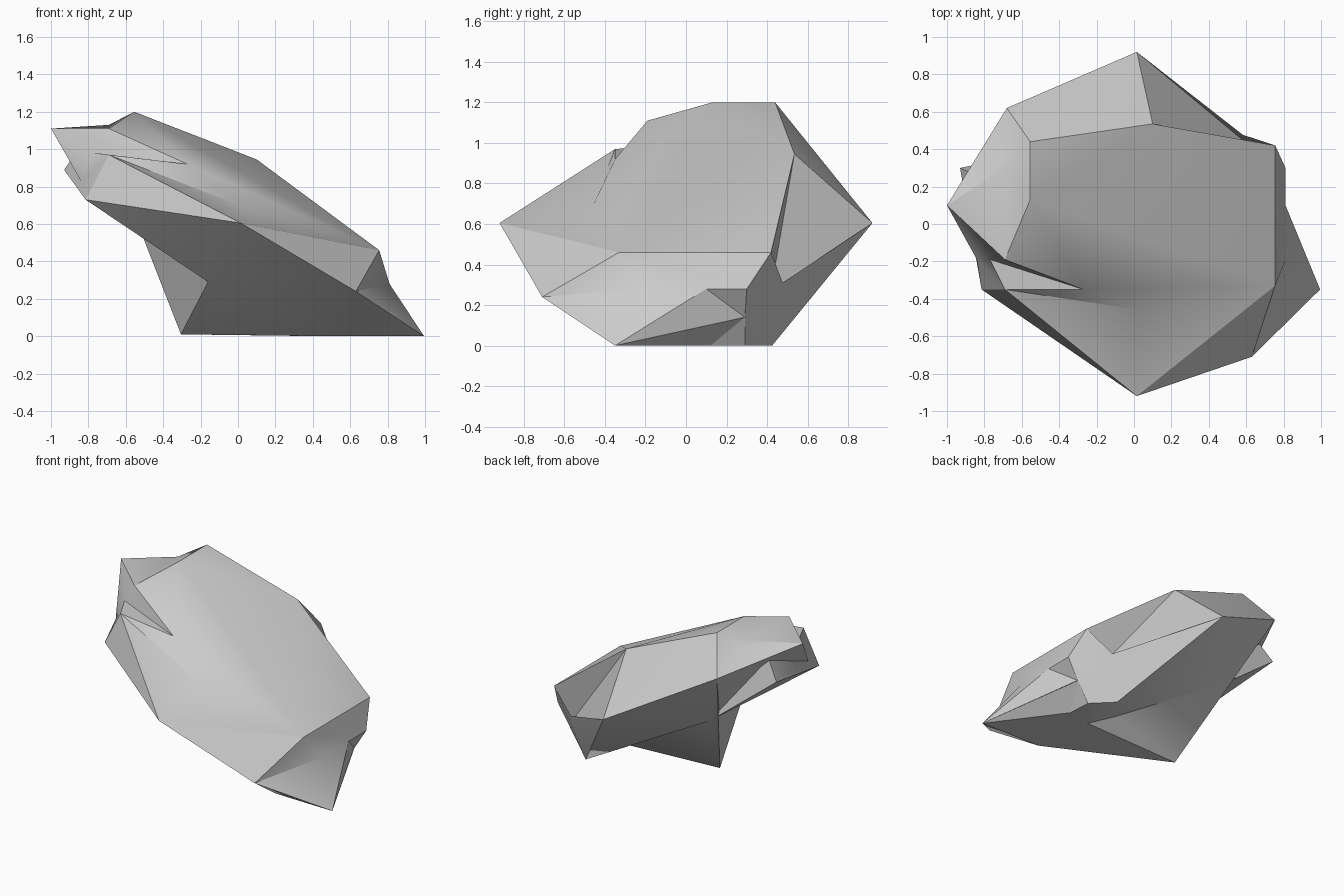
import bpy
import bmesh
import math

cube = bpy.data.objects.get("Cube")
if cube:
    bpy.data.objects.remove(cube, do_unlink=True)

# Stone colour
stone = bpy.data.materials.new("grey stone")
stone.use_nodes = True
grey = (0.6, 0.6, 0.6, 1)
stone.diffuse_color = grey
stone.node_tree.nodes["Principled BSDF"].inputs["Base Color"].default_value = grey

# Named corners of the boulder
corner = dict(
    # top plateau
    peak_front=(-.555, .13, 1.2), peak_back=(-.555, .44, 1.2),
    brow=(-.69, -.19, 1.11), ledge=(-.69, -.35, .97), notch=(-.77, -.19, .98),
    ridge=(-.27, -.35, .92), valley=(.05, -.47, .67), shoulder=(.1, .535, .945),
    # rim around the middle
    tip=(-1, .1, 1.11), spur=(-.93, .3, .89), rim_back=(-.68, .62, .97),
    back=(.015, .92, .605), front=(.015, -.92, .605), rim_front=(-.815, -.35, .73),
    side_back=(.755, .42, .46), side_front=(.755, -.33, .46),
    cheek=(.63, -.71, .24), hip=(.625, .412, .23), lug=(.81, .3, .28),
    # foot
    toe=(.995, -.35, 0), heel=(.5, .425, 0), sole=(.53, -.34, 0), arch=(.47, .09, 0),
    spike=(-.305, .05, .01), belly=(-.46, .39, .52), chin=(-.16, -.41, .29),
    step=(.635, .29, 0),
    # inner corners of the chips
    bay=(.81, -.19, .28), bay_back=(.81, .1, .28), crack_front=(-.69, .1, 1.11),
    crack_back=(-.69, .3, 1.13), gully=(-.84, .26, 1.02), jaw=(-.84, -.19, .83),
    cut_in=(.64, .11, -.01), cut_deep=(.72, .29, .14),
)


def hull(name, names, outside=None):
    """Convex block through named corners, plus an optional outer point."""
    points = [corner[n] for n in names.split()]
    if outside:
        points.append(outside)
    bm = bmesh.new()
    for p in points:
        bm.verts.new(p)
    bmesh.ops.convex_hull(bm, input=bm.verts[:])
    loose = [v for v in bm.verts if not v.link_faces]
    bmesh.ops.delete(bm, geom=loose, context='VERTS')
    bmesh.ops.recalc_face_normals(bm, faces=bm.faces[:])
    mesh = bpy.data.meshes.new(name)
    bm.to_mesh(mesh)
    bm.free()
    mesh.materials.append(stone)
    obj = bpy.data.objects.new(name, mesh)
    bpy.context.collection.objects.link(obj)
    return obj


def combine(target, tool, operation):
    """Apply a boolean and discard the tool."""
    mod = target.modifiers.new(operation.lower(), 'BOOLEAN')
    mod.operation = operation
    mod.solver = 'EXACT'
    mod.object = tool
    bpy.context.view_layer.objects.active = target
    bpy.ops.object.modifier_apply(modifier=mod.name)
    bpy.data.objects.remove(tool, do_unlink=True)


# Main mass with the sloping top
boulder = hull("boulder", "peak_front peak_back brow notch ledge ridge valley shoulder "
               "crack_front crack_back gully jaw rim_back back side_back side_front "
               "lug toe heel sole arch belly step")

# Blocks that grow out of the main mass
blocks = [
    ("front_wedge", "ledge jaw rim_front front valley side_front cheek toe sole "
                    "heel arch chin belly"),
    ("tip_block", "tip brow crack_front crack_back rim_back notch jaw gully"),
    ("spur_block", "spur gully belly jaw rim_front chin"),
    ("lower_spike", "belly rim_back chin spike sole arch"),
]
for name, names in blocks:
    combine(boulder, hull(name, names), 'UNION')

# Chips broken out of the mass
foot_point = (1, .35, .12)
chips = [
    ("brow_chip", "brow ridge ledge notch", (-.6, -.4, 1.15)),
    ("back_chip", "side_back shoulder hip back", (.4, .75, .65)),
    ("side_bay", "side_front side_back toe bay bay_back lug", (1, -.1, .3)),
    ("cheek_bay", "cheek side_front toe bay", (1, -.6, .3)),
    ("lug_chip", "toe bay_back lug cut_deep", foot_point),
    ("foot_chip", "toe cut_deep cut_in step", foot_point),
]
for name, names, outside in chips:
    combine(boulder, hull(name, names, outside), 'DIFFERENCE')

# Tidy the mesh and keep the broken edges crisp
bm = bmesh.new()
bm.from_mesh(boulder.data)
bmesh.ops.remove_doubles(bm, verts=bm.verts[:], dist=0.004)
bmesh.ops.triangulate(bm, faces=bm.faces[:])
bm.to_mesh(boulder.data)
bm.free()
bpy.ops.object.select_all(action='DESELECT')
boulder.select_set(True)
bpy.context.view_layer.objects.active = boulder
bpy.ops.object.shade_smooth_by_angle(angle=math.radians(30))
